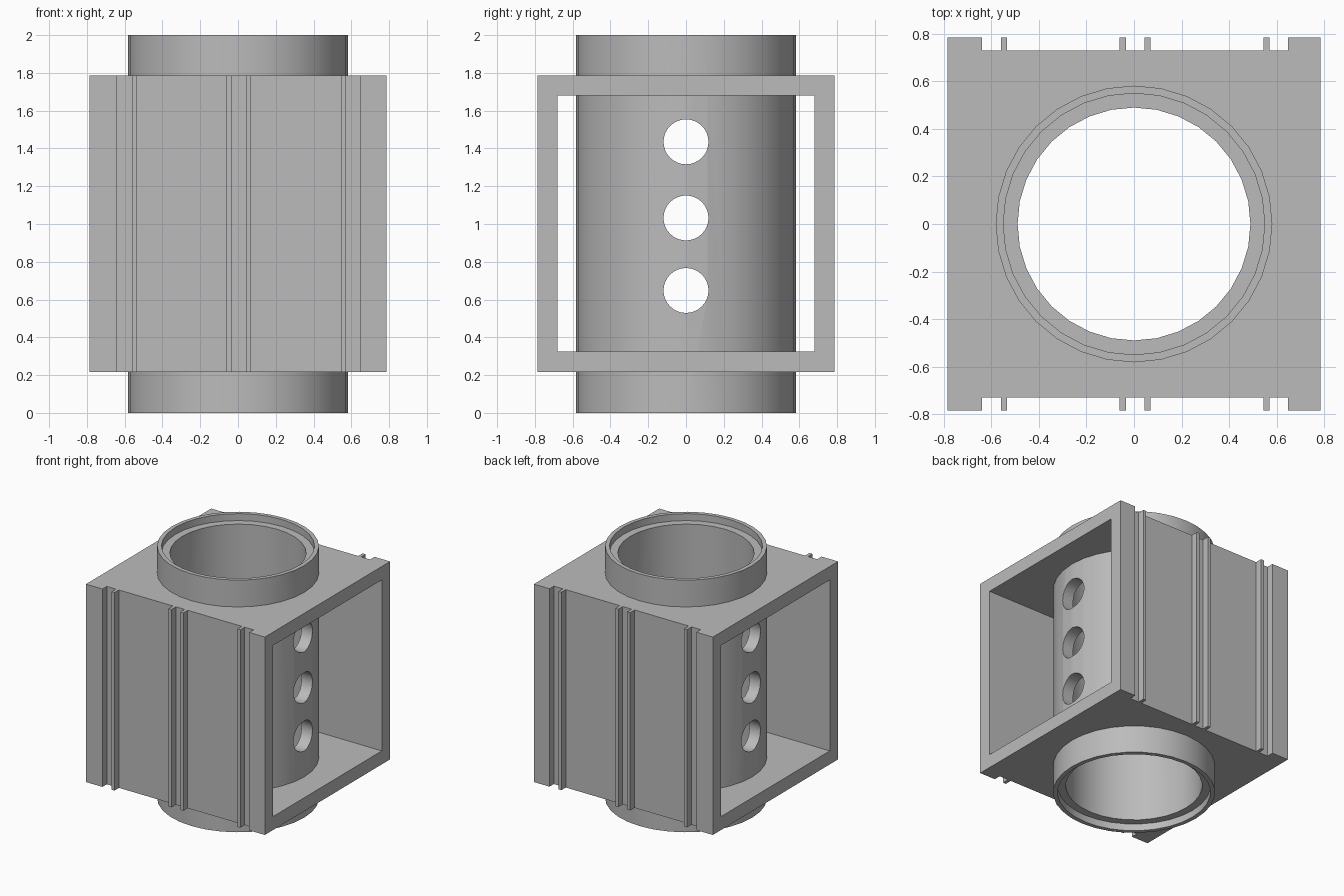
import bpy, bmesh, math
from mathutils import Matrix

if "Cube" in bpy.data.objects:
    bpy.data.objects.remove(bpy.data.objects["Cube"])

grey = bpy.data.materials.new("plain grey")
grey.diffuse_color = (0.5, 0.5, 0.5, 1)
grey.use_nodes = True
grey.node_tree.nodes["Principled BSDF"].inputs["Base Color"].default_value = grey.diffuse_color

SEG = 32
Z0, Z1 = 0.217, 1.787      # bottom and top of the square housing


def finish(name, bm):
    bmesh.ops.recalc_face_normals(bm, faces=bm.faces[:])
    me = bpy.data.meshes.new(name)
    bm.to_mesh(me)
    bm.free()
    ob = bpy.data.objects.new(name, me)
    bpy.context.collection.objects.link(ob)
    me.materials.append(grey)
    return ob


def add_cylinder(bm, r, length, matrix):
    bmesh.ops.create_cone(bm, cap_ends=True, segments=SEG, radius1=r, radius2=r,
                          depth=length, matrix=matrix)


def cut(ob, cutter):
    # apply a boolean cut, then discard the cutter
    mod = ob.modifiers.new("cut", 'BOOLEAN')
    mod.operation = 'DIFFERENCE'
    mod.solver = 'EXACT'
    mod.object = cutter
    cutter.hide_render = True
    bpy.context.view_layer.objects.active = ob
    bpy.ops.object.modifier_apply(modifier=mod.name)
    bpy.data.objects.remove(cutter)


# housing: grooved outline (same ribs on front and back) extruded upward
OUT, BASE = 0.785, 0.73
raised = [(-OUT, -0.64), (-0.56, -0.534), (-0.06, -0.034),
          (0.044, 0.07), (0.544, 0.57), (0.648, OUT)]
front = []
for i, (a, b) in enumerate(raised):
    if i > 0:
        front.append((a, -BASE))
    front += [(a, -OUT), (b, -OUT)]
    if i < len(raised) - 1:
        front.append((b, -BASE))
outline = front + [(x, -y) for x, y in reversed(front)]
bm = bmesh.new()
face = bm.faces.new([bm.verts.new((x, y, Z0)) for x, y in outline])
ext = bmesh.ops.extrude_face_region(bm, geom=[face])
bmesh.ops.translate(bm, vec=(0, 0, Z1 - Z0),
                    verts=[g for g in ext["geom"] if isinstance(g, bmesh.types.BMVert)])
housing = finish("square_housing", bm)

# side-to-side window through the housing
bm = bmesh.new()
bmesh.ops.create_cube(bm, size=1, matrix=Matrix.Translation((0, 0, 1.002))
                      @ Matrix.Diagonal((2, 1.362, 1.356, 1)))
cut(housing, finish("window_cutter", bm))

# vertical bore, hidden inside the tube wall
bm = bmesh.new()
add_cylinder(bm, 0.535, 3, Matrix.Translation((0, 0, 1)))
cut(housing, finish("bore_cutter", bm))

# tube: turned profile with a stepped lip at each end
profile = [(0.49, 0.055), (0.55, 0.055), (0.55, 0), (0.582, 0),
           (0.582, 2), (0.55, 2), (0.55, 1.945), (0.49, 1.945)]
bm = bmesh.new()
rings = []
for s in range(SEG):
    a = 2 * math.pi * s / SEG
    rings.append([bm.verts.new((r * math.cos(a), r * math.sin(a), z)) for r, z in profile])
n = len(profile)
for s in range(SEG):
    p, q = rings[s], rings[(s + 1) % SEG]
    for k in range(n):
        bm.faces.new((p[k], q[k], q[(k + 1) % n], p[(k + 1) % n]))
tube = finish("central_tube", bm)

# three round holes through both sides of the tube
bm = bmesh.new()
for z in (0.648, 1.032, 1.435):
    add_cylinder(bm, 0.119, 2, Matrix.Translation((0, 0, z)) @ Matrix.Rotation(math.pi / 2, 4, 'Y'))
cut(tube, finish("hole_cutter", bm))

# smooth the round walls, keep edges crisp
bpy.ops.object.select_all(action='DESELECT')
tube.select_set(True)
bpy.context.view_layer.objects.active = tube
bpy.ops.object.shade_smooth_by_angle(angle=math.radians(30))
